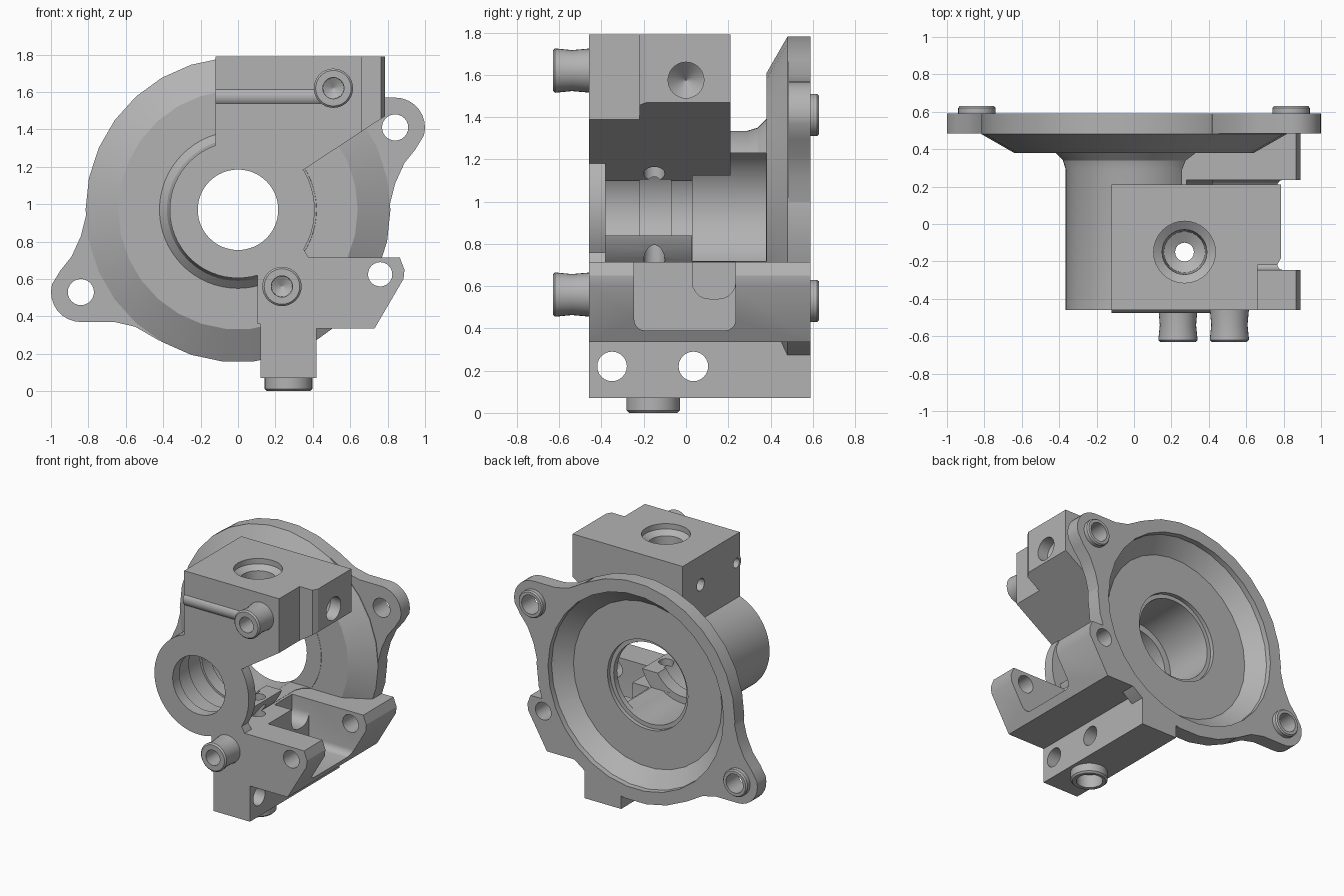
import bpy, bmesh
from math import sin, cos, pi, radians
from mathutils import Vector

cube = bpy.data.objects.get("Cube")
if cube:
    bpy.data.objects.remove(cube, do_unlink=True)

metal = bpy.data.materials.new("cast grey")
metal.use_nodes = True
grey = (0.45, 0.45, 0.45, 1)
metal.diffuse_color = grey
metal.node_tree.nodes["Principled BSDF"].inputs["Base Color"].default_value = grey

CZ = 0.97  # height of the main bore axis


def place(u, v, h, axis):
    """Cross-section point (u, v) at position h along the axis."""
    return Vector({"x": (h, u, v), "y": (u, h, v), "z": (u, v, h)}[axis])


def loft(name, rings):
    bm = bmesh.new()
    loops = [[bm.verts.new(p) for p in ring] for ring in rings]
    n = len(loops[0])
    for a, b in zip(loops, loops[1:]):
        for i in range(n):
            j = (i + 1) % n
            bm.faces.new((a[i], a[j], b[j], b[i]))
    bm.faces.new(loops[0])
    bm.faces.new(loops[-1])
    bmesh.ops.recalc_face_normals(bm, faces=bm.faces)
    mesh = bpy.data.meshes.new(name)
    bm.to_mesh(mesh)
    bm.free()
    mesh.materials.append(metal)
    obj = bpy.data.objects.new(name, mesh)
    bpy.context.collection.objects.link(obj)
    return obj


def prism(name, pts, a, b, axis="y"):
    return loft(name, [[place(u, v, h, axis) for u, v in pts] for h in (a, b)])


def box(name, x0, x1, y0, y1, z0, z1):
    return prism(name, [(x0, z0), (x1, z0), (x1, z1), (x0, z1)], y0, y1)


def lathe(name, profile, u, v, axis="y", n=32):
    angles = [2 * pi * i / n for i in range(n)]
    return loft(name, [[place(u + r * cos(t), v + r * sin(t), h, axis) for t in angles]
                       for r, h in profile])


def arc(u, v, r, a0, a1, n):
    return [(u + r * cos(radians(a0 + (a1 - a0) * i / n)),
             v + r * sin(radians(a0 + (a1 - a0) * i / n))) for i in range(n + 1)]


def drill(u, v, r, a, b, axis="y"):
    return lathe("drill", [(r, a), (r, b)], u, v, axis, 24)


def cut(obj, cutters):
    bpy.context.view_layer.objects.active = obj
    for c in cutters:
        m = obj.modifiers.new("cut", "BOOLEAN")
        m.operation, m.solver, m.object = "DIFFERENCE", "EXACT", c
        bpy.ops.object.modifier_apply(modifier=m.name)


# Shared cutters: stepped bore, rear dish and vertical passage
bore = lathe("bore_cutter", [(0.215, -0.6), (0.215, -0.38), (0.25, -0.38), (0.25, -0.22),
             (0.265, -0.22), (0.265, -0.07), (0.25, -0.07), (0.25, 0.03),
             (0.3, 0.03), (0.3, 0.42), (0.33, 0.42), (0.33, 0.7)], 0, CZ, n=64)
dish = lathe("dish_cutter", [(0.61, 0.45), (0.72, 0.55), (0.725, 0.7)], 0, CZ, n=30)
passage = lathe("passage_cutter", [(0.165, 1.85), (0.165, 1.75), (0.12, 1.72), (0.11, 1.45),
                (0.05, 1.42), (0.05, 0.12), (0.09, 0.1), (0.09, -0.1)], 0.27, -0.15, "z")
ear_hole = drill(0.76, 0.625, 0.065, -0.7, 0.8)

# Main barrel, open on its left side
barrel = lathe("barrel", [(0.365, -0.46), (0.365, 0.29), (0.38, 0.34), (0.43, 0.39)], 0, CZ, n=64)
front_opening = prism("opening", [(0.1, 0.84), (0.6, 0.84), (0.6, 1.35), (0.36, 1.19),
                      (0.22, 1.1), (0.1, 1.02)], -0.38, 0.03)
rear_opening = box("opening", 0.1, 0.6, 0.029, 0.379, 0.72, 1.23)

# Front wall sector beside the bore
front_wall = prism("front_wall", arc(0, CZ, 0.41, -31, 31, 12) +
                   [(0.2, 1.15), (0.2, 0.7), (0.38, 0.71)], -0.46, -0.38)

# Upper block with a diagonal underside and a notched corner
upper_block = prism("upper_block", [(-0.12, 1.2), (-0.12, 1.79), (0.785, 1.79), (0.785, 1.47),
                    (0.36, 1.19), (0.22, 1.1), (0, 1.1)], -0.46, 0.21)
notch = prism("notch", [(0.66, -0.6), (0.66, -0.22), (0.765, -0.22), (0.79, -0.175),
              (0.9, -0.175), (0.9, -0.6)], 1, 2, "z")
side_drill = lathe("side_drill", [(0.085, 0.9), (0.085, 0.7), (0.003, 0.62)], 0, 1.575, "x")
cross_drill = drill(0, 1.575, 0.045, -0.3, 0.1, "x")
rib_drill = drill(-0.42, 1.575, 0.035, -0.3, 0.2, "x")
rib = lathe("front_rib", [(0.055, -0.12), (0.055, 0.45)], -0.42, 1.575, "x")

# Lower block: leg plus two bracket ears with a pocket between them
lower_block = prism("lower_block", [(0.12, 0.07), (0.42, 0.07), (0.42, 0.335), (0.73, 0.335),
                    (0.885, 0.6), (0.89, 0.65), (0.865, 0.715), (0.105, 0.715),
                    (0.105, 0.36), (0.12, 0.36)], -0.46, 0.59)
pocket = prism("pocket", arc(-0.195, 0.44, 0.05, 180, 270, 5) + arc(0.185, 0.44, 0.05, 270, 360, 5)
               + [(0.235, 0.9), (-0.245, 0.9)], 0.42, 1, "x")
deep_pocket = prism("pocket", arc(0.11, 0.62, 0.08, 180, 270, 5) +
                    arc(0.155, 0.62, 0.08, 270, 360, 5) + [(0.235, 0.9), (0.03, 0.9)], 0.28, 0.6, "x")
leg_holes = [drill(y, 0.22, 0.07, -0.2, 0.8, "x") for y in (-0.35, 0.035)]

# Flange with two opposite ears
flange = lathe("flange", [(0.64, 0.38), (0.815, 0.48), (0.815, 0.59)], 0, CZ, n=30)
ear_shape = [(-0.4, 0.95), (-0.81, 0.95), (-0.84, 0.83), (-0.89, 0.72), (-0.95, 0.645)]
ear_shape += arc(-0.84, 0.53, 0.16, 165, 270, 8)
ear_shape += [(-0.66, 0.37), (-0.55, 0.345), (-0.42, 0.27), (-0.25, 0.45)]
ears, bosses, bolt_holes = [], [], []
for side, s in (("right", 1), ("left", -1)):
    pts = [(s * x, CZ + s * (z - CZ)) for x, z in ear_shape]
    bx, bz = -0.84 * s, CZ - 0.44 * s
    ears.append(prism(side + "_flange_ear", pts, 0.485, 0.59))
    bosses.append(lathe(side + "_rear_boss", [(0.1, 0.56), (0.1, 0.62), (0.092, 0.63)], bx, bz))
    bolt_holes.append(drill(bx, bz, 0.07, 0.3, 0.8))

# Front bosses with tapered holes
front_bosses, tapers = [], []
for name, x, z in (("upper_front_boss", 0.51, 1.62), ("lower_front_boss", 0.235, 0.56)):
    front_bosses.append(lathe(name, [(0.095, -0.63), (0.105, -0.62), (0.097, -0.54),
                                     (0.105, -0.45)], x, z))
    tapers.append(lathe("taper", [(0.058, -0.7), (0.055, -0.5), (0.003, -0.47)], x, z))

# Bottom collar
collar = lathe("bottom_collar", [(0.115, 0), (0.127, 0.012), (0.127, 0.08)], 0.27, -0.155, "z")

# Cut every part
cut(barrel, [bore, front_opening, rear_opening, passage])
cut(front_wall, [bore])
cut(upper_block, [bore, notch, passage, side_drill, cross_drill, rib_drill])
cut(rib, [rib_drill])
cut(lower_block, [bore, dish, pocket, deep_pocket, passage, ear_hole] + leg_holes)
cut(flange, [bore, dish, ear_hole] + bolt_holes)
for ear, boss, hole in zip(ears, bosses, bolt_holes):
    cut(ear, [dish, hole])
    cut(boss, [hole])
for boss, taper in zip(front_bosses, tapers):
    cut(boss, [taper])
cut(collar, [passage])

# Remove the cutters and shade
parts = [barrel, front_wall, upper_block, rib, lower_block, flange, collar]
parts += ears + bosses + front_bosses
for c in [bore, dish, passage, ear_hole, front_opening, rear_opening, notch, side_drill, cross_drill,
          rib_drill, pocket, deep_pocket] + leg_holes + bolt_holes + tapers:
    bpy.data.objects.remove(c, do_unlink=True)
bpy.context.view_layer.update()
bpy.ops.object.select_all(action="DESELECT")
for part in parts:
    part.select_set(True)
bpy.context.view_layer.objects.active = barrel
bpy.ops.object.shade_smooth_by_angle(angle=radians(25))
